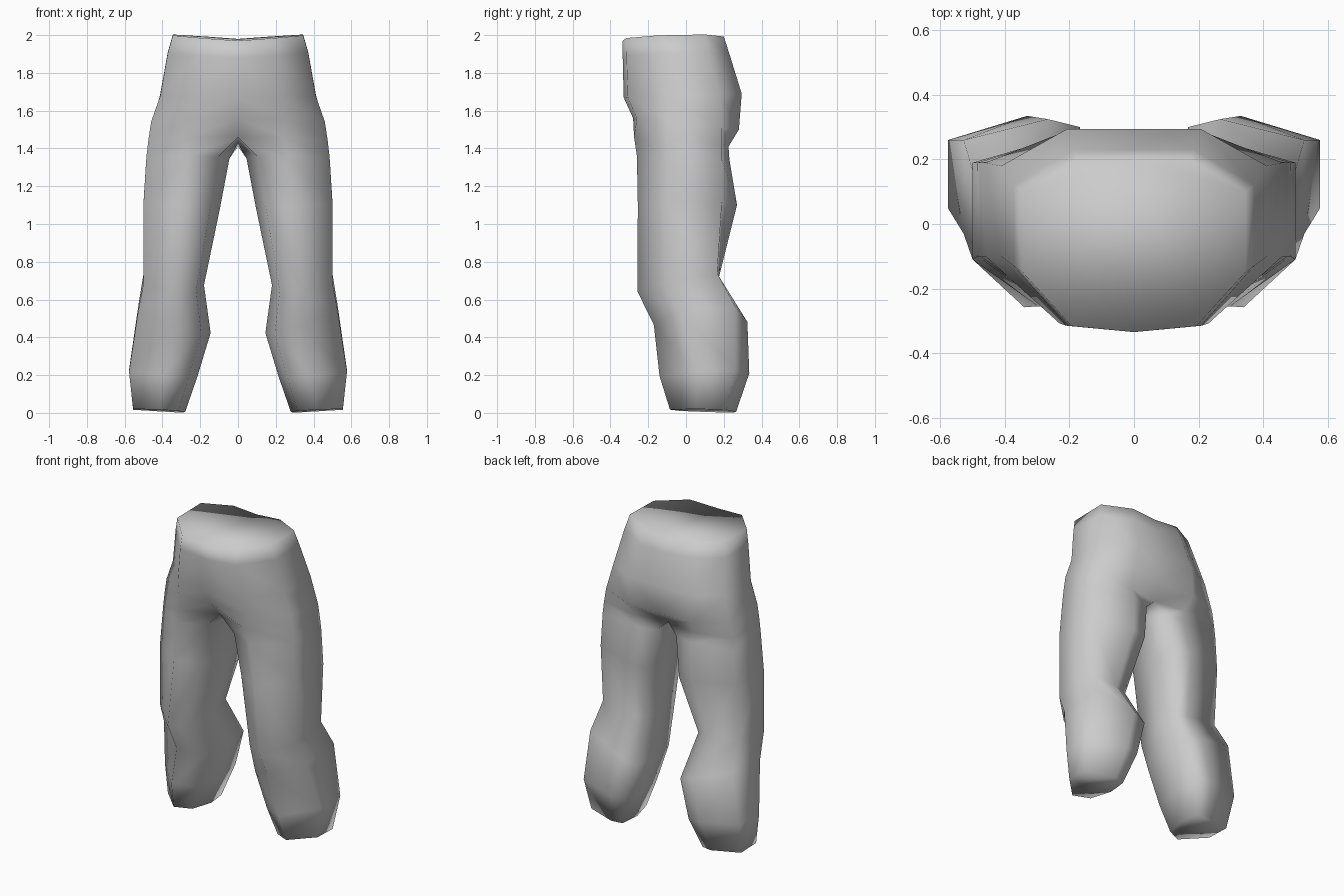
import bpy
import bmesh

cube = bpy.data.objects.get("Cube")
if cube:
    bpy.data.objects.remove(cube, do_unlink=True)

# Each section: inner x, outer x, front y, back y, side front y, side back y,
# front z, back z, rise towards the outer side
pelvis_sections = [
    (0, .345, -.335, .2, -.15, .1, 1.97, 1.98, .025),
    (0, .372, -.335, .23, -.13, .12, 1.88, 1.89, .02),
    (0, .412, -.33, .295, -.1, .18, 1.67, 1.69, 0),
    (0, .46, -.28, .28, -.1, .19, 1.56, 1.5, 0),
]
leg_sections = [
    (.045, .485, -.26, .23, -.1, .19, 1.36, 1.34, 0),
    (.095, .5, -.255, .27, -.11, .19, 1.08, 1.09, .03),
    (.18, .5, -.258, .175, -.11, .165, .63, .71, .03),
    (.145, .528, -.17, .325, -.03, .26, .4, .44, .13),
    (.215, .577, -.14, .335, .05, .26, .18, .2, .03),
    (.28, .555, -.085, .265, .05, .21, .01, 0, .015),
]


def add_ring(bm, section, leg):
    x0, x1, y0, y1, side_front, side_back, z0, z1, rise = section
    depth = y1 - y0
    sides = [(1, side_front), (1, side_back)]
    if leg:
        outline = [(.13, y0 + depth * .15), (.5, y0), *sides,
                   (.32, y1), (.06, y1 - depth * .05), (0, y0 + depth * .58)]
    else:
        outline = [(0, y0), (.56, y0 + depth * .035), *sides, (.5, y1), (0, y1)]
    return [bm.verts.new((x0 + (x1 - x0) * u, y,
                          z0 + (z1 - z0) * (y - y0) / depth + rise * u))
            for u, y in outline]


def bridge(bm, upper, lower, closed):
    count = len(upper)
    for i in range(count if closed else count - 1):
        j = (i + 1) % count
        bm.faces.new((upper[i], lower[i], lower[j], upper[j]))


bm = bmesh.new()

# Hips and seat
rings = [add_ring(bm, s, False) for s in pelvis_sections]
for upper, lower in zip(rings, rings[1:]):
    bridge(bm, upper, lower, False)
bm.faces.new(rings[0])

# Crotch: the thigh opening meets its mirror image along the middle
thigh = [bm.verts.new(p) for p in (
    (0, -.19, 1.46), (.24, -.275, 1.46), (.475, -.1, 1.44), (.475, .19, 1.42),
    (.21, .225, 1.41), (0, .19, 1.41), (0, .02, 1.43))]
bridge(bm, rings[-1], thigh[:6], False)

# Leg
for section in leg_sections:
    ring = add_ring(bm, section, True)
    bridge(bm, thigh, ring, True)
    thigh = ring
bm.faces.new(thigh)

bmesh.ops.recalc_face_normals(bm, faces=bm.faces)
for face in bm.faces:
    face.smooth = True
mesh = bpy.data.meshes.new("trousers")
bm.to_mesh(mesh)
bm.free()
trousers = bpy.data.objects.new("trousers", mesh)
bpy.context.collection.objects.link(trousers)

# Matching half
mirror = trousers.modifiers.new("other_half", 'MIRROR')
mirror.use_clip = True
mirror.merge_threshold = .001

# Plain grey cloth
grey = bpy.data.materials.new("grey_cloth")
grey.use_nodes = True
colour = (.6, .6, .6, 1)
grey.diffuse_color = colour
grey.node_tree.nodes["Principled BSDF"].inputs["Base Color"].default_value = colour
mesh.materials.append(grey)
